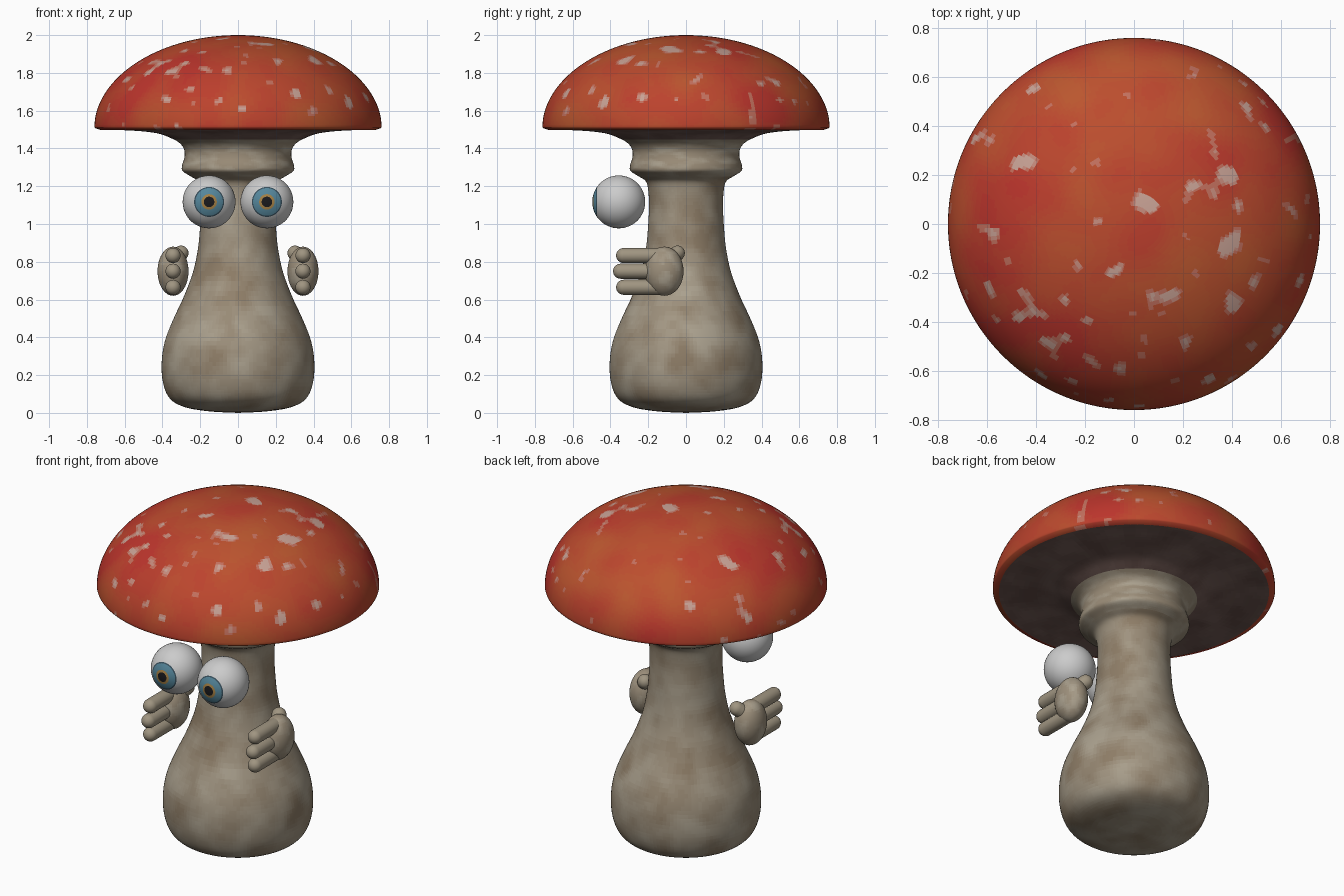
import bpy, bmesh, math
from mathutils import Vector, Matrix, noise

if "Cube" in bpy.data.objects:
    bpy.data.objects.remove(bpy.data.objects["Cube"])


def material(name, rgb):
    m = bpy.data.materials.new(name)
    m.diffuse_color = (*rgb, 1)
    m.use_nodes = True
    m.node_tree.nodes["Principled BSDF"].inputs["Base Color"].default_value = m.diffuse_color
    return m


def blend(name, a, b, n):
    # a row of n materials running from colour a to colour b
    return [material(f"{name}_{i}", [p + (q - p) * i / (n - 1) for p, q in zip(a, b)]) for i in range(n)]


def curve(pts, n=5):
    # smooth Catmull-Rom curve through profile points
    p = [Vector(q) for q in pts]
    p = [2 * p[0] - p[1]] + p + [2 * p[-1] - p[-2]]
    out = []
    for a, b, c, d in zip(p, p[1:], p[2:], p[3:]):
        for i in range(n):
            t = i / n
            out.append(0.5 * (2 * b + (c - a) * t + (2 * a - 5 * b + 4 * c - d) * t * t
                              + (3 * b - a - 3 * c + d) * t ** 3))
    return [(max(q.x, 0), q.y) for q in out] + [tuple(pts[-1])]


def finish(name, bm, mats, pick=None):
    bmesh.ops.remove_doubles(bm, verts=bm.verts, dist=1e-5)
    bmesh.ops.recalc_face_normals(bm, faces=bm.faces)
    if pick:
        for f in bm.faces:
            f.material_index = pick(f.calc_center_median())
    me = bpy.data.meshes.new(name)
    bm.to_mesh(me)
    bm.free()
    for m in mats:
        me.materials.append(m)
    ob = bpy.data.objects.new(name, me)
    bpy.context.collection.objects.link(ob)
    bpy.ops.object.select_all(action='DESELECT')
    ob.select_set(True)
    bpy.context.view_layer.objects.active = ob
    bpy.ops.object.shade_smooth_by_angle(angle=math.radians(50))
    return ob


def lathe(name, profile, steps, mats, pick=None, xf=Matrix()):
    bm = bmesh.new()
    vs = [bm.verts.new((r, 0, z)) for r, z in profile]
    es = [bm.edges.new(e) for e in zip(vs, vs[1:])]
    bmesh.ops.spin(bm, geom=vs + es, axis=(0, 0, 1), cent=(0, 0, 0), angle=math.tau, steps=steps)
    ob = finish(name, bm, mats, pick)
    ob.data.transform(xf)
    return ob


def level(p, freq, n, gain=1.5):
    # noise turned into a palette step
    v = 0.5 + gain * 0.5 * (noise.noise(p * freq) + 0.5 * noise.noise(p * freq * 2.3))
    return min(n - 1, max(0, int(v * n)))


red = blend("cap_red", (0.50, 0.035, 0.025), (0.50, 0.095, 0.028), 10)
pale = blend("cap_fleck", (0.54, 0.16, 0.11), (0.58, 0.36, 0.30), 3)
gill = blend("underside", (0.13, 0.075, 0.065), (0.19, 0.12, 0.105), 6)
flesh = blend("stem", (0.27, 0.205, 0.135), (0.41, 0.36, 0.275), 10)


# Cap dome with mottled red and pale flecks
def cap_colour(p):
    fleck = noise.noise(p * 11 + Vector((3.1, 7.7, 1.3)))
    if fleck > 0.40:
        return 10 + min(2, int((fleck - 0.40) / 0.07))
    return level(p, 2.6, 10)


dome = [(0.76 * math.cos(a), 1.515 + 0.485 * math.sin(a) ** 1.03)
        for a in [i * math.pi / 2 / 64 for i in range(64)]] + [(0, 2.0)]
lathe("cap", [(0.725, 1.497), (0.757, 1.508)] + dome, 220, red + pale, cap_colour)

# Dark underside curving down to the collar
lathe("cap_underside", curve([(0.727, 1.497), (0.62, 1.497), (0.5, 1.49), (0.41, 1.476), (0.34, 1.448)]),
      128, gill, lambda p: level(p, 6, 6))

# Stem with the collar and bulbous base
stem = [(0.35, 1.455), (0.305, 1.425), (0.284, 1.39), (0.284, 1.35), (0.296, 1.31), (0.293, 1.28),
        (0.25, 1.252), (0.212, 1.225), (0.199, 1.17), (0.196, 1.08), (0.202, 0.97), (0.212, 0.87),
        (0.237, 0.75), (0.285, 0.62), (0.345, 0.49), (0.387, 0.38), (0.404, 0.27), (0.397, 0.16),
        (0.36, 0.075), (0.28, 0.03), (0.15, 0.008), (0, 0)]


def stem_colour(p):
    if p.z > 1.25:
        return max(3, level(Vector((p.x, p.y, p.z * 3)), 8, 10))
    return level(p, 6, 10, 1.3)


lathe("stem", curve(stem), 128, flesh, stem_colour)

# Eyes: one ball each, banded into pupil, ring, iris and white
R = 0.14
bands = [11.5, 17, 31.5, 34.5]
degs = sorted(set([i * 6 for i in range(31)] + bands))
eye_mats = [material("pupil", (0.01, 0.01, 0.012)), material("iris_ring", (0.38, 0.22, 0.06)),
            material("iris", (0.09, 0.24, 0.33)), material("iris_edge", (0.04, 0.08, 0.11)),
            material("eye_white", (0.56, 0.54, 0.56))]


def eye_colour(p):
    a = math.degrees(math.atan2(math.hypot(p.x, p.y), p.z))
    return sum(a > b for b in bands)


ball = [(R * math.sin(math.radians(d)), R * math.cos(math.radians(d))) for d in degs]

# Hands: ellipsoid palm, three forward fingers and a short thumb
hand_mat = material("hand", (0.35, 0.30, 0.22))


def capsule(name, a, b, r):
    a, b = Vector(a), Vector(b)
    d = b - a
    arc = [i * math.pi / 16 for i in range(9)]
    prof = [(r * math.sin(t), -r * math.cos(t)) for t in arc]
    prof += [(r * math.cos(t), d.length + r * math.sin(t)) for t in arc]
    xf = Matrix.Translation(a) @ d.to_track_quat('Z', 'Y').to_matrix().to_4x4()
    return lathe(name, prof, 28, [hand_mat], None, xf)


for side, s in (("left", -1), ("right", 1)):
    lathe(side + "_eye", ball, 48, eye_mats, eye_colour,
          Matrix.Translation((s * 0.153, -0.356, 1.117)) @ Matrix.Rotation(math.pi / 2, 4, 'X'))
    x = s * 0.344
    bm = bmesh.new()
    bmesh.ops.create_uvsphere(bm, u_segments=40, v_segments=24, radius=1)
    bmesh.ops.transform(bm, verts=bm.verts,
                        matrix=Matrix.Translation((x, -0.115, 0.75)) @ Matrix.Diagonal((0.082, 0.102, 0.13, 1)))
    finish(side + "_palm", bm, flesh, lambda p: max(4, level(p, 14, 10)))
    for i, (z, tip) in enumerate([(0.833, -0.37), (0.75, -0.386), (0.665, -0.37)]):
        capsule(f"{side}_finger_{i + 1}", (x, -0.12, z), (x, tip + 0.04, z), 0.04)
    capsule(side + "_thumb", (s * 0.335, -0.085, 0.81), (s * 0.302, -0.046, 0.846), 0.04)
